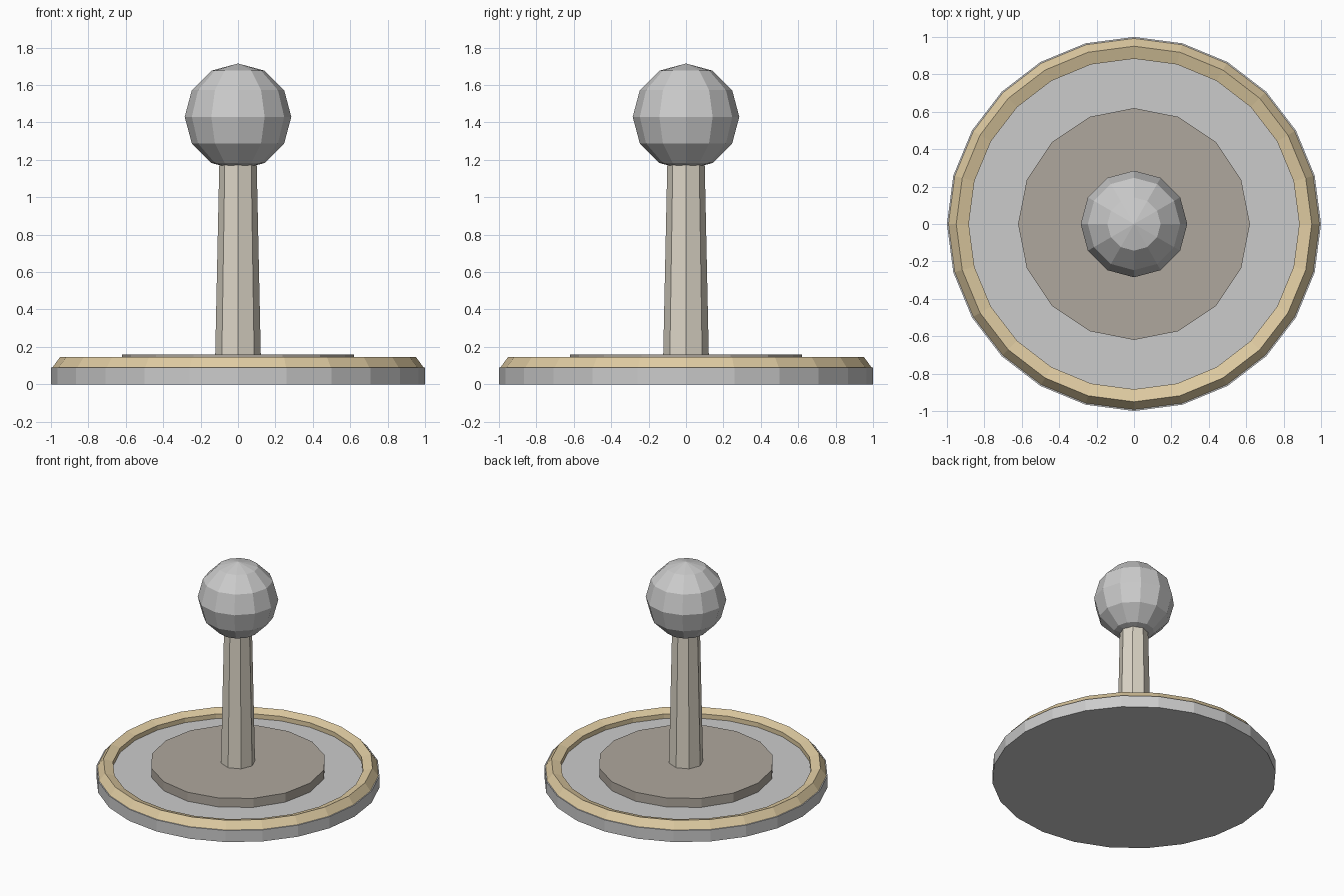
import bpy
import math

if "Cube" in bpy.data.objects:
    bpy.data.objects.remove(bpy.data.objects["Cube"])


def paint(obj, name, color):
    mat = bpy.data.materials.new(name)
    mat.diffuse_color = (*color, 1)
    mat.use_nodes = True
    mat.node_tree.nodes["Principled BSDF"].inputs["Base Color"].default_value = mat.diffuse_color
    obj.data.materials.append(mat)


def drum(name, sides, z0, z1, r0, r1):
    """Flat-sided cylinder or taper between two heights."""
    bpy.ops.mesh.primitive_cone_add(vertices=sides, radius1=r0, radius2=r1,
                                    depth=z1 - z0, location=(0, 0, (z0 + z1) / 2))
    obj = bpy.context.object
    obj.name = name
    return obj


# Round base
drum("base", 24, 0, 0.09, 1.0, 1.0)

# Five-sided ring lying on the base edge, half sunk into it
bpy.ops.mesh.primitive_torus_add(major_segments=24, minor_segments=5,
                                 major_radius=0.932, minor_radius=0.06,
                                 location=(0, 0, 0.09))
rim = bpy.context.object
rim.name = "rim_ring"
paint(rim, "gold", (0.74, 0.60, 0.36))

# Raised plate in the middle
plate = drum("centre_plate", 16, 0.08, 0.16, 0.62, 0.62)
paint(plate, "taupe", (0.43, 0.39, 0.34))

# Tapered eight-sided post
post = drum("post", 8, 0.15, 1.18, 0.122, 0.10)
paint(post, "stone", (0.72, 0.67, 0.57))

# Faceted ball on top
bpy.ops.mesh.primitive_uv_sphere_add(segments=12, ring_count=6, radius=0.285,
                                     location=(0, 0, 1.43))
bpy.context.object.name = "ball"
